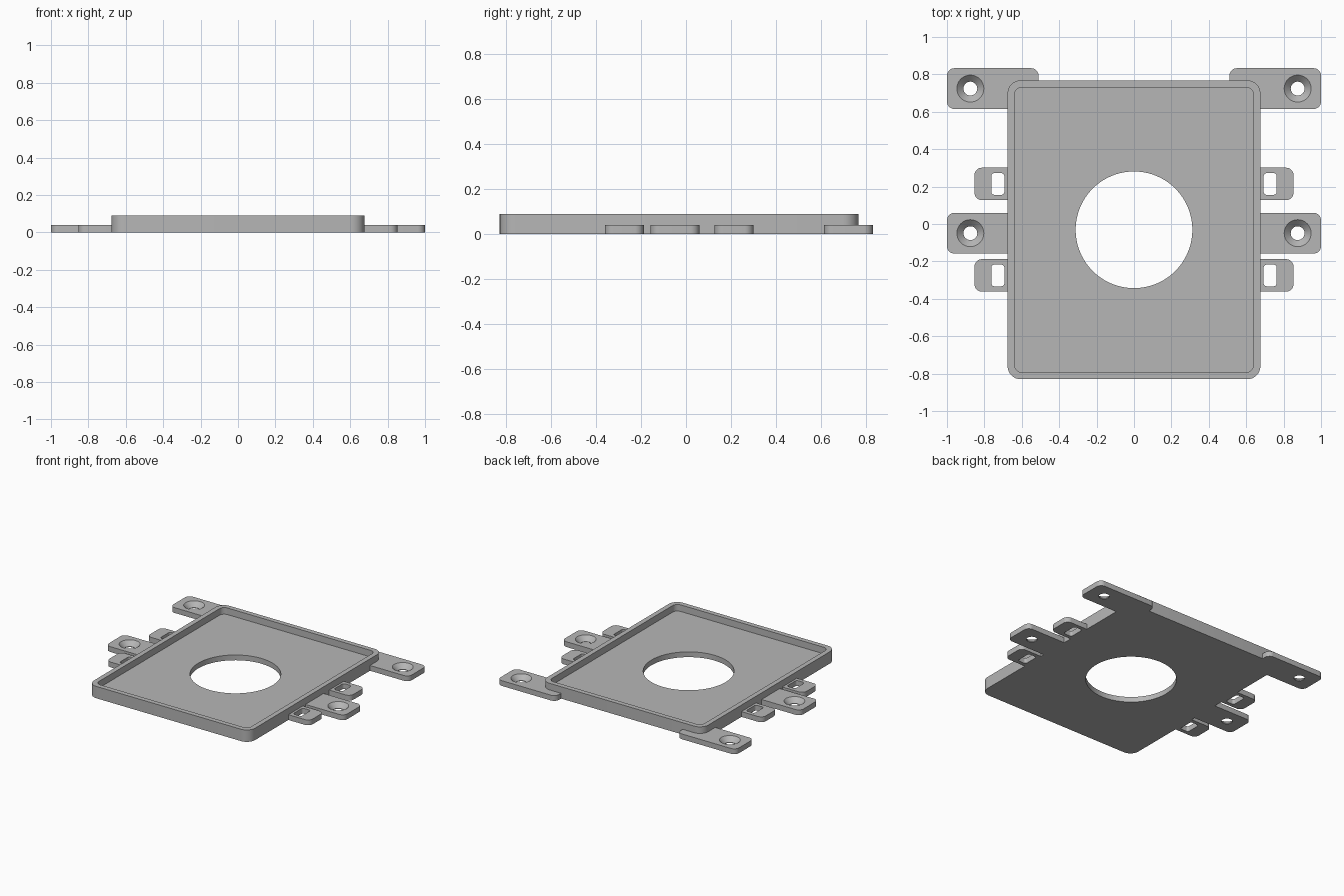
import bpy, bmesh, math
from mathutils import Matrix, Vector

if "Cube" in bpy.data.objects:
    bpy.data.objects.remove(bpy.data.objects["Cube"], do_unlink=True)

grey = bpy.data.materials.new("plain grey")
grey.use_nodes = True
colour = (0.47, 0.47, 0.47, 1)
grey.diffuse_color = colour
grey.node_tree.nodes["Principled BSDF"].inputs["Base Color"].default_value = colour


def finish(bm, name):
    mesh = bpy.data.meshes.new(name)
    bm.to_mesh(mesh)
    bm.free()
    mesh.materials.append(grey)
    obj = bpy.data.objects.new(name, mesh)
    bpy.context.collection.objects.link(obj)
    return obj


def slab(name, x0, x1, y0, y1, z0, z1, radius):
    """Box with rounded vertical corners."""
    bm = bmesh.new()
    centre = Vector((x0 + x1, y0 + y1, z0 + z1)) / 2
    size = (x1 - x0, y1 - y0, z1 - z0, 1)
    bmesh.ops.create_cube(bm, size=1, matrix=Matrix.Translation(centre) @ Matrix.Diagonal(size))
    upright = [e for e in bm.edges if abs(e.verts[0].co.z - e.verts[1].co.z) > 1e-4]
    bmesh.ops.bevel(bm, geom=upright, offset=radius, segments=8, profile=0.5, affect='EDGES')
    return finish(bm, name)


def cone(name, x, y, z0, z1, r0, r1, sides=48):
    bm = bmesh.new()
    bmesh.ops.create_cone(bm, cap_ends=True, segments=sides, radius1=r0, radius2=r1,
                          depth=z1 - z0, matrix=Matrix.Translation((x, y, (z0 + z1) / 2)))
    return finish(bm, name)


def cut(obj, cutter):
    """Subtract the cutter for good and discard it."""
    cutter.hide_render = True
    mod = obj.modifiers.new("cut", 'BOOLEAN')
    mod.operation = 'DIFFERENCE'
    mod.solver = 'EXACT'
    mod.object = cutter
    bpy.context.view_layer.objects.active = obj
    bpy.ops.object.modifier_apply(modifier=mod.name)
    bpy.data.objects.remove(cutter, do_unlink=True)


def smooth(obj):
    bpy.ops.object.select_all(action='DESELECT')
    obj.select_set(True)
    bpy.context.view_layer.objects.active = obj
    bpy.ops.object.shade_smooth_by_angle(angle=math.radians(30))


# Tray outline and thickness
W, BACK, FRONT = 0.676, 0.768, -0.83
RIM, FLOOR, TOP = 0.037, 0.04, 0.09

# Tray: raised rim around a floor with a large round opening
tray = slab("tray", -W, W, FRONT, BACK, 0, TOP, 0.07)
cut(tray, slab("pocket", -W + RIM, W - RIM, FRONT + RIM, BACK - RIM, FLOOR, 0.2, 0.04))
cut(tray, cone("opening", 0, -0.031, -0.1, 0.2, 0.312, 0.312, 96))
smooth(tray)


def tab(name, x0, x1, y0, y1):
    """Flat lug that butts against the tray wall."""
    obj = slab(name, x0, x1, y0, y1, 0, FLOOR, 0.04)
    cut(obj, slab("tray_outline", -W, W, FRONT, BACK, -0.1, 0.2, 0.07))
    return obj


def mirror(obj):
    smooth(obj)
    obj.modifiers.new("mirror", 'MIRROR').use_mirror_merge = False


# Screw tabs with countersunk holes
for name, x0, y0, y1 in (("back_screw_tab", 0.51, 0.615, 0.833),
                         ("middle_screw_tab", 0.6, -0.158, 0.06)):
    obj = tab(name, x0, 1, y0, y1)
    y = (y0 + y1) / 2
    cut(obj, cone("drill", 0.875, y, -0.1, 0.1, 0.037, 0.037))
    cut(obj, cone("countersink", 0.875, y, 0, 0.045, 0.032, 0.077))
    mirror(obj)

# Short tabs with rectangular slots
for name, y in (("back_slot_tab", 0.214), ("front_slot_tab", -0.275)):
    obj = tab(name, 0.59, 0.853, y - 0.087, y + 0.087)
    cut(obj, slab("slot", 0.693, 0.763, y - 0.058, y + 0.058, -0.1, 0.1, 0.017))
    mirror(obj)
